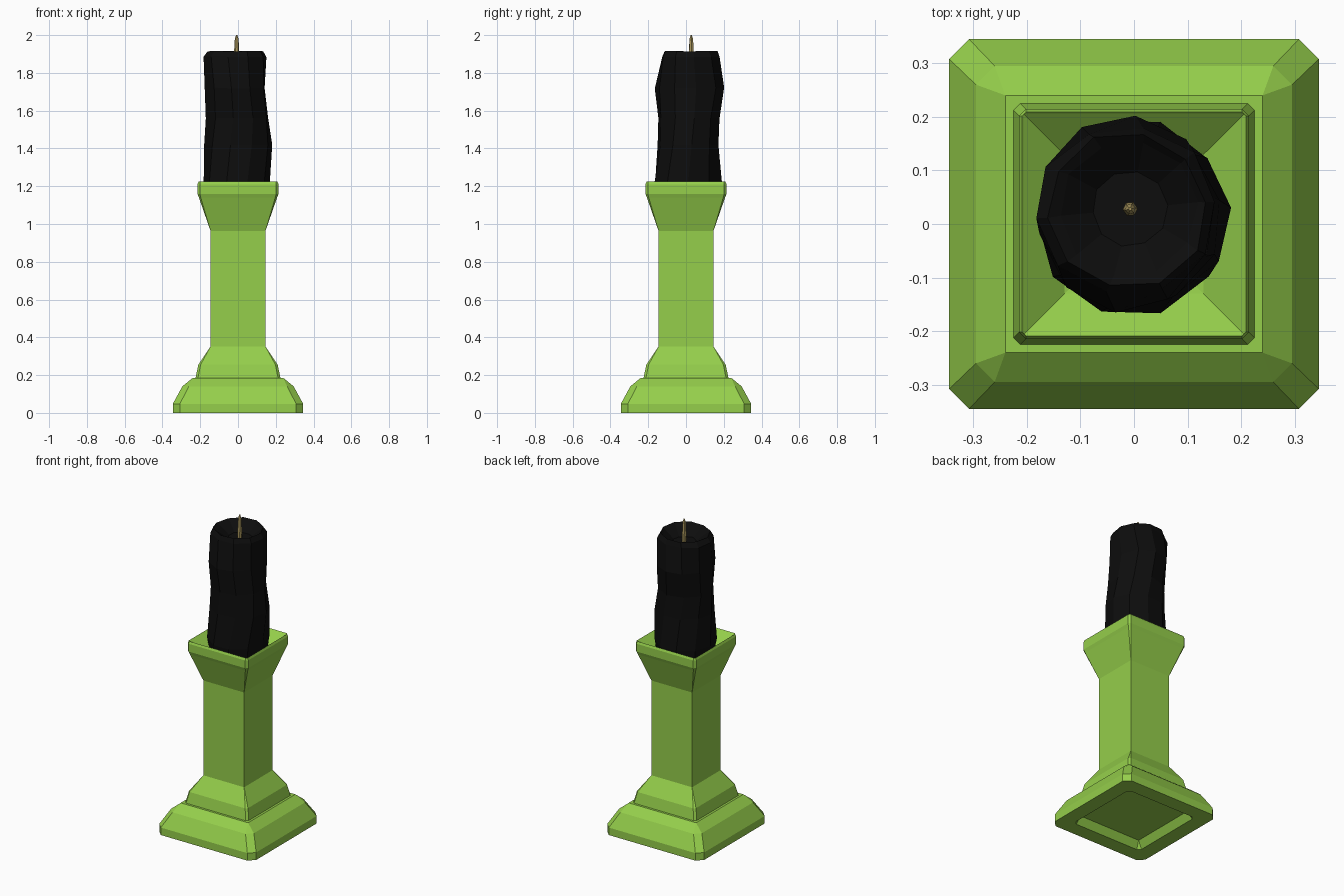
import bpy, bmesh, math, random

if "Cube" in bpy.data.objects:
    bpy.data.objects.remove(bpy.data.objects["Cube"])

random.seed(4)


def material(name, rgb):
    m = bpy.data.materials.new(name)
    m.diffuse_color = (*rgb, 1)
    m.use_nodes = True
    m.node_tree.nodes["Principled BSDF"].inputs["Base Color"].default_value = m.diffuse_color
    return m


def loft(name, rings, mat):
    """Skin a stack of equal-length vertex rings and close both ends."""
    bm = bmesh.new()
    loops = [[bm.verts.new(p) for p in r] for r in rings]
    n = len(loops[0])
    for a, b in zip(loops, loops[1:]):
        for i in range(n):
            j = (i + 1) % n
            bm.faces.new((a[i], a[j], b[j], b[i]))
    bm.faces.new(loops[0][::-1])
    bm.faces.new(loops[-1])
    bmesh.ops.remove_doubles(bm, verts=bm.verts, dist=0.0005)
    bmesh.ops.recalc_face_normals(bm, faces=bm.faces)
    me = bpy.data.meshes.new(name)
    bm.to_mesh(me)
    bm.free()
    me.materials.append(mat)
    ob = bpy.data.objects.new(name, me)
    bpy.context.collection.objects.link(ob)
    return ob


def square(h, z, c=0.0):
    """Square ring of half-width h with corners cut by c."""
    k = h - c
    return [(x, y, z) for x, y in ((h, -k), (h, k), (k, h), (-k, h),
                                   (-h, k), (-h, -k), (-k, -h), (k, -h))]


def ellipse(z, cx, cy, rx, ry, n, phase=0.0, jitter=0.0):
    pts = []
    for i in range(n):
        a = 2 * math.pi * i / n + phase
        f = 1 + random.uniform(-jitter, jitter)
        pts.append((cx + rx * f * math.cos(a), cy + ry * f * math.sin(a),
                    z + random.uniform(-jitter, jitter) * 0.1))
    return pts


green = material("green_paint", (0.30, 0.62, 0.07))
black = material("black_wax", (0.004, 0.004, 0.004))
tan = material("wick_tan", (0.40, 0.31, 0.11))

# Stand: hollow underside, stepped foot, column, flared cap, dished top
stand = [(0.22, 0.045, 0.0), (0.25, 0.0, 0.02), (0.345, 0.0, 0.037),
         (0.345, 0.048, 0.037), (0.295, 0.14, 0.035), (0.24, 0.185, 0),
         (0.225, 0.185, 0.013), (0.21, 0.255, 0.012), (0.145, 0.352, 0),
         (0.145, 0.962, 0), (0.207, 1.14, 0.01), (0.215, 1.16, 0.013),
         (0.215, 1.21, 0.013), (0.209, 1.224, 0.008), (0.205, 1.22, 0),
         (0.13, 1.155, 0), (0.08, 1.145, 0)]
loft("stand", [square(h, z, c) for h, z, c in stand], green)

# Candle: lumpy ten-sided wax with a melted hollow on top
candle = [(1.15, -0.006, 0.012, 0.168, 0.178, 0.0),
          (1.22, -0.006, 0.012, 0.176, 0.184, 0.0),
          (1.42, 0.000, 0.014, 0.182, 0.164, 0.1),
          (1.56, -0.006, 0.012, 0.170, 0.163, 0.2),
          (1.72, -0.016, 0.018, 0.164, 0.186, 0.2),
          (1.885, -0.017, 0.026, 0.170, 0.158, 0.1),
          (1.915, -0.014, 0.026, 0.150, 0.146, 0.1),
          (1.90, -0.010, 0.028, 0.128, 0.126, 0.1),
          (1.855, -0.008, 0.028, 0.070, 0.070, 0.1)]
loft("candle", [ellipse(z, cx, cy, rx, ry, 10, ph, 0.025)
                for z, cx, cy, rx, ry, ph in candle], black)

# Wick: thin tapered six-sided stem
wick = [(1.84, 0.013), (1.91, 0.014), (1.98, 0.010), (2.0, 0.003)]
loft("wick", [ellipse(z, -0.007, 0.028, r, r, 6, i * 0.1)
              for i, (z, r) in enumerate(wick)], tan)
